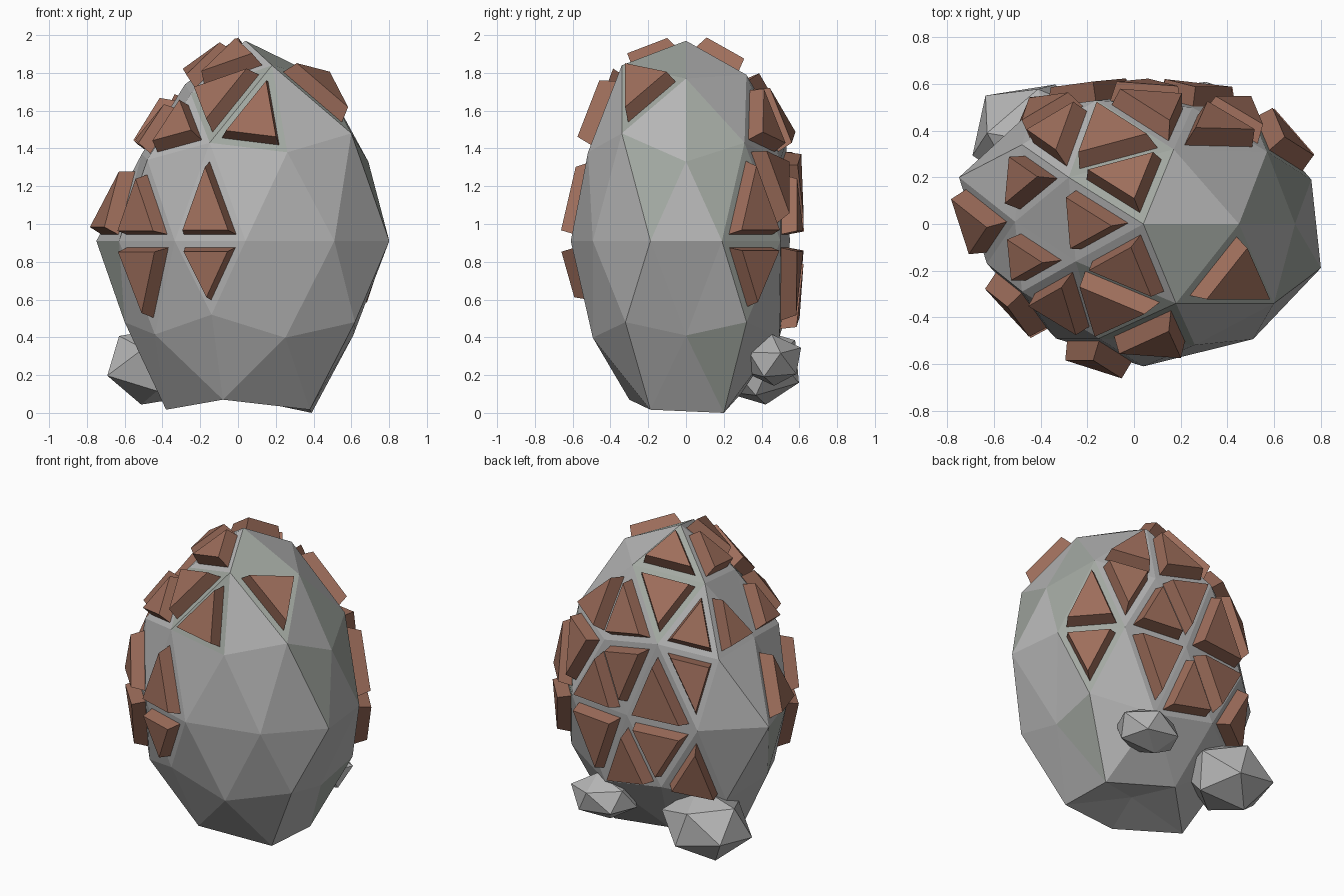
import bpy, bmesh, math
from mathutils import Vector, Euler

if "Cube" in bpy.data.objects:
    bpy.data.objects.remove(bpy.data.objects["Cube"])


def material(name, rgb):
    m = bpy.data.materials.new(name)
    m.diffuse_color = (*rgb, 1)
    m.use_nodes = True
    m.node_tree.nodes["Principled BSDF"].inputs["Base Color"].default_value = m.diffuse_color
    return m


grey = material("grey stone", (0.47, 0.47, 0.47))
green = material("green grey stone", (0.36, 0.39, 0.355))
brown = material("brown plate", (0.34, 0.155, 0.105))


def make_object(name, bm, *mats):
    bmesh.ops.recalc_face_normals(bm, faces=bm.faces[:])
    mesh = bpy.data.meshes.new(name)
    bm.to_mesh(mesh)
    bm.free()
    for m in mats:
        mesh.materials.append(m)
    ob = bpy.data.objects.new(name, mesh)
    bpy.context.collection.objects.link(ob)
    return ob


# Corner names: ring letter from top to bottom, then index around z
RINGS = [("P", 0.95, 1, 0), ("A", 0.7, 5, 0), ("R", 0.3, 10, 0), ("E", -0.3, 10, 18),
         ("L", -0.7, 10, 0), ("D", -0.95, 5, 36), ("Q", -2, 1, 0)]


def corner_name(co):
    az = math.degrees(math.atan2(co.y, co.x))
    for letter, low, count, start in RINGS:
        if co.z > low:
            return letter + str(round((az - start) * count / 360) % count)


# Corners of the boulder that stray from the plain egg shape
MOVED = {
    "P0": (0.04, 0, 1.97), "A0": (0.45, 0, 1.77), "A1": (0.17, 0.32, 1.79),
    "A2": (-0.28, 0.20, 1.74), "A3": (-0.25, -0.16, 1.69), "A4": (0.18, -0.34, 1.84),
    "R0": (0.69, 0, 1.33), "R1": (0.57, 0.31, 1.43), "R2": (0.25, 0.50, 1.34),
    "R3": (-0.16, 0.53, 1.43), "R4": (-0.48, 0.34, 1.34), "R5": (-0.51, 0.01, 1.37),
    "R6": (-0.48, -0.29, 1.34), "R7": (-0.15, -0.49, 1.43), "R9": (0.60, -0.34, 1.48),
    "E0": (0.76, 0.19, 0.91), "E1": (0.49, 0.50, 0.91), "E2": (0.05, 0.55, 0.91),
    "E4": (-0.75, 0.20, 0.91), "E5": (-0.63, -0.17, 0.91), "E6": (-0.335, -0.49, 0.91),
    "L0": (0.61, 0, 0.41), "L5": (-0.60, 0, 0.48), "L6": (-0.44, -0.30, 0.415),
    "L7": (-0.14, -0.50, 0.52), "D0": (0.39, 0.20, 0), "D1": (-0.08, 0.29, 0.10),
    "D3": (-0.08, -0.30, 0.07), "Q0": (0.02, 0, 0.12),
}

# Faces carrying a brown plate
PLATES = """P0A1A2 P0A2A3 P0A3A4 A0A4R9 A1A2R3 A3A4R7 A4R7R8 A1R1R2 A1R2R3 A2R3R4 A2R4R5
A3R5R6 A3R6R7 R1E0E1 R1R2E1 R2E1E2 R2R3E2 R3E2E3 R3R4E3 R5E4E5 R6E5E6 R7E6E7
E0E1L1 E1E2L2 E2L2L3 E2E3L3 E3L3L4 E5E6L6 E6E7L7""".split()

# Faces of the greener stone
GREEN = """P0A0A4 A4R7R8 A3A4R7 A0A4R9 P0A1A2 A1A2R3 R0R9E9 A0R0R1 R0R1E0 E0E1L1
E4E5L5 D0L0L1 R1E0E1""".split()


def face_key(face, names):
    order = "PARELDQ"
    return "".join(sorted((names[v] for v in face.verts),
                          key=lambda n: (order.index(n[0]), n)))


# The one green face of the foot is listed from the ring below
GREEN = [k.replace("D0L0L1", "L0L1D0") for k in GREEN]

# Boulder
bm = bmesh.new()
bmesh.ops.create_icosphere(bm, subdivisions=2, radius=1)
names = {v: corner_name(v.co) for v in bm.verts}
for v in bm.verts:
    n = names[v]
    egg = Vector((0.04 + 0.8 * v.co.x, 0.61 * v.co.y, 0.91 + 1.05 * v.co.z))
    if n[0] == "L":
        egg.z += 0.04
    v.co = Vector(MOVED.get(n, egg))
bm.normal_update()

triangles = []
for f in bm.faces:
    key = face_key(f, names)
    f.material_index = 1 if key in GREEN else 0
    if key in PLATES:
        triangles.append(([v.co.copy() for v in f.verts], f.normal.copy()))
make_object("boulder", bm, grey, green)

# Brown plates: inset triangles raised from the boulder faces, slightly tapered
GAP, HEIGHT, TAPER = 0.034, 0.083, 0.86
bm = bmesh.new()
for (a, b, c), normal in triangles:
    la, lb, lc = (b - c).length, (a - c).length, (a - b).length
    centre = (a * la + b * lb + c * lc) / (la + lb + lc)
    inradius = (b - a).cross(c - a).length / (la + lb + lc)
    s = 1 - GAP / inradius
    base = [bm.verts.new(centre + (p - centre) * s - normal * 0.01) for p in (a, b, c)]
    top = [bm.verts.new(centre + (p - centre) * s * TAPER + normal * HEIGHT) for p in (a, b, c)]
    bm.faces.new(top)
    bm.faces.new(base[::-1])
    for i in range(3):
        j = (i + 1) % 3
        bm.faces.new((base[i], base[j], top[j], top[i]))
make_object("brown_plates", bm, brown)


# Small stones at the back
def stone(name, centre, radii, turn):
    bm = bmesh.new()
    bmesh.ops.create_icosphere(bm, subdivisions=1, radius=1)
    rot = Euler(turn).to_matrix()
    for v in bm.verts:
        p = rot @ v.co
        v.co = Vector(centre) + Vector(p[i] * radii[i] for i in range(3))
    make_object(name, bm, grey)


stone("large_stone", (-0.42, 0.38, 0.25), (0.30, 0.25, 0.22), (0.3, 0.2, 0.5))
stone("small_stone", (0.28, 0.46, 0.28), (0.23, 0.17, 0.14), (0.1, 0.2, 0.3))
